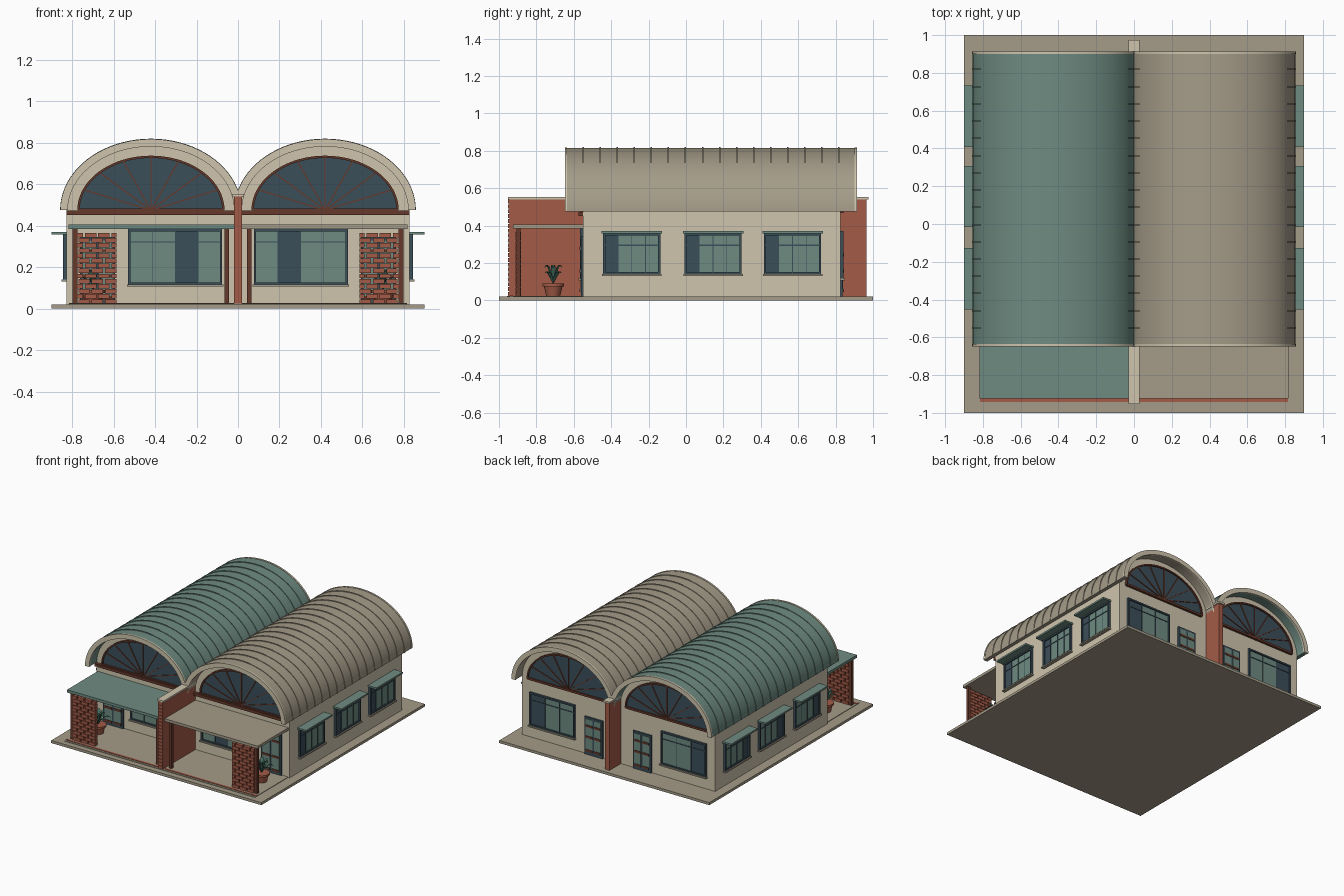
import bpy, bmesh
from math import sin, cos, pi, hypot
from mathutils import Vector

cube = bpy.data.objects.get("Cube")
if cube:
    bpy.data.objects.remove(cube, do_unlink=True)


def material(name, r, g, b):
    lin = [(c / 255 / 12.92 if c < 11 else ((c / 255 + 0.055) / 1.055) ** 2.4) for c in (r, g, b)]
    m = bpy.data.materials.new(name)
    m.use_nodes = True
    m.diffuse_color = (*lin, 1)
    m.node_tree.nodes["Principled BSDF"].inputs["Base Color"].default_value = (*lin, 1)
    return m


cream = material("cream plaster", 207, 197, 174)
tan = material("tan roof and paving", 165, 156, 137)
teal = material("teal green", 110, 139, 129)
navy = material("dark blue glass", 59, 78, 89)
brick = material("red brick", 163, 91, 71)
brown = material("dark brown wood", 102, 57, 43)
leaf = material("leaf green", 66, 108, 94)


def finish(name, bm, mat, smooth=False):
    bmesh.ops.recalc_face_normals(bm, faces=bm.faces)
    me = bpy.data.meshes.new(name)
    bm.to_mesh(me)
    bm.free()
    me.materials.append(mat)
    ob = bpy.data.objects.new(name, me)
    bpy.context.collection.objects.link(ob)
    if smooth:
        bpy.ops.object.select_all(action="DESELECT")
        ob.select_set(True)
        bpy.context.view_layer.objects.active = ob
        bpy.ops.object.shade_smooth_by_angle(angle=0.6)
    return ob


def boxes(name, mat, *ranges):
    """One object from boxes given as (x0, x1, y0, y1, z0, z1)."""
    bm = bmesh.new()
    for r in ranges:
        lo, hi = Vector(r[::2]), Vector(r[1::2])
        for v in bmesh.ops.create_cube(bm, size=1)["verts"]:
            v.co = (lo + hi) / 2 + v.co * (hi - lo)
    return finish(name, bm, mat)


def prism(name, mat, outlines, y0, y1, smooth=False):
    """One object from x-z outlines pushed along y."""
    bm = bmesh.new()
    for pts in outlines:
        face = bm.faces.new([bm.verts.new((x, y0, z)) for x, z in pts])
        new = bmesh.ops.extrude_face_region(bm, geom=[face])["geom"]
        for v in new:
            if isinstance(v, bmesh.types.BMVert):
                v.co.y = y1
    return finish(name, bm, mat, smooth)


SPRING = 0.475
FRONT, BACK, SIDE = -0.55, 0.825, 0.827


def arc(cx, a, b, n=40):
    return [(cx + a * cos(pi * i / n), SPRING + b * sin(pi * i / n)) for i in range(n + 1)]


def band(cx, a, b, t):
    return arc(cx, a, b) + arc(cx, a - t, b - t)[::-1]


def on_wall(wall, s, u0, u1, d0, d1, z0, z1):
    """Box on a wall: u along it, d outward from it; s picks the +x or -x half."""
    if wall == "side":
        x, y = (s * (SIDE + d0), s * (SIDE + d1)), (u0, u1)
    else:
        x = (s * u0, s * u1)
        y = (FRONT - d1, FRONT - d0) if wall == "front" else (BACK + d0, BACK + d1)
    return (min(x), max(x), min(y), max(y), z0, z1)


def window(wall, s, u0, u1, z0, z1, n, dark, transom):
    label = f"{wall}_window"
    w = (u1 - u0) / n
    panes = [on_wall(wall, s, u0 + i * w, u0 + (i + 1) * w, -0.01, 0.006, z0, z1) for i in range(n)]
    boxes(label + "_dark_pane", navy, panes.pop(dark))
    boxes(label + "_light_panes", teal, *panes)
    t = 0.006
    bars = [on_wall(wall, s, u0 - t, u1 + t, 0, 0.016, z - t, z + t) for z in (z0, z1)]
    bars += [on_wall(wall, s, u - t, u + t, 0, 0.016, z0, z1) for u in (u0, u1)]
    bars += [on_wall(wall, s, u0 + i * w - 0.002, u0 + i * w + 0.002, 0, 0.01, z0, z1) for i in range(1, n)]
    bars.append(on_wall(wall, s, u0, u1, 0, 0.01, transom - 0.003, transom + 0.003))
    boxes(label + "_frame", navy, *bars)
    boxes(label + "_sill", tan, on_wall(wall, s, u0 - 0.012, u1 + 0.012, 0, 0.025, z0 - 0.014, z0 - 0.004))


def door(wall, s, u0, u1, top):
    mid = (u0 + u1) / 2
    boxes(wall + "_door_frame", navy, on_wall(wall, s, u0, u1, -0.01, 0.012, 0.02, top))
    leaves = [(u0 + 0.014, mid - 0.007), (mid + 0.007, u1 - 0.014)]
    boxes(wall + "_door_glass", teal,
          *[on_wall(wall, s, a, b, 0, 0.015, 0.045, top - 0.015) for a, b in leaves])
    boxes(wall + "_door_rails", brown,
          *[on_wall(wall, s, a, b, 0, 0.019, z, z + 0.016) for a, b in leaves for z in (0.045, 0.15, top - 0.075)])


def fan_window(wall, cx):
    a, b = 0.35, 0.258
    y = FRONT if wall == "front" else BACK
    out = -1 if wall == "front" else 1
    prism(wall + "_fan_glass", navy, [arc(cx, a, b)], y, y + out * 0.008)
    rays = []
    for i in range(1, 8):
        t = pi * i / 8
        dx, dz = a * cos(t), b * sin(t)
        k = 0.003 / hypot(dx, dz)
        px, pz = -dz * k, dx * k
        rays.append([(cx + px, SPRING + pz), (cx + dx + px, SPRING + dz + pz),
                     (cx + dx - px, SPRING + dz - pz), (cx - px, SPRING - pz)])
    prism(wall + "_fan_bars", brown, rays, y, y + out * 0.014)
    prism(wall + "_fan_frame", brown, [band(cx, a + 0.005, b + 0.005, 0.011)], y, y + out * 0.018, True)
    base = (y - 0.018, y) if out < 0 else (y, y + 0.018)
    boxes(wall + "_fan_base", brown, (cx - a, cx + a, *base, SPRING - 0.008, SPRING + 0.008))


def plant(cx, cy):
    bm = bmesh.new()
    for r0, r1, z0, z1 in ((0.037, 0.05, 0.022, 0.078), (0.058, 0.058, 0.075, 0.09)):
        made = bmesh.ops.create_cone(bm, cap_ends=True, segments=20, radius1=r0, radius2=r1, depth=z1 - z0)
        bmesh.ops.translate(bm, verts=made["verts"], vec=(cx, cy, (z0 + z1) / 2))
    finish("plant_pot", bm, brick, True)
    bm = bmesh.new()
    for i in range(12):
        turn = 2 * pi * i / 12
        reach, rise = (0.085, 0.065) if i % 2 else (0.055, 0.1)
        side = Vector((-sin(turn), cos(turn), 0))
        prev = None
        for j in range(5):
            f = j / 4
            mid = Vector((cx + cos(turn) * reach * f, cy + sin(turn) * reach * f,
                          0.09 + rise * sin(f * 2.1)))
            half = 0.002 + 0.011 * sin(pi * f)
            row = [bm.verts.new(mid + side * half), bm.verts.new(mid - side * half)]
            if prev:
                bm.faces.new((prev[0], prev[1], row[1], row[0]))
            prev = row
    finish("plant_leaves", bm, leaf)


# Ground slab, porch floor and brick edging
boxes("ground_slab", tan, (-0.9, 0.9, -1, 1, 0, 0.02))
boxes("porch_floor", tan, (-0.815, 0.815, -0.957, FRONT, 0.015, 0.024))
boxes("porch_brick_edging", brick, (-0.815, 0.815, -0.942, -0.925, 0.015, 0.027))

# Main walls and the party wall between the two units
boxes("main_walls", cream, (-SIDE, SIDE, FRONT, BACK, 0.02, SPRING))
boxes("party_wall", brick, (-0.02, 0.02, -0.945, 0.965, 0.02, 0.542))
boxes("party_wall_end_bricks", brick,
      *[(-0.019, 0.019, -0.951, -0.94, 0.024 + i * 0.026, 0.045 + i * 0.026) for i in range(20)])
boxes("party_wall_coping", cream, (-0.028, 0.028, -0.952, 0.975, 0.54, 0.554))
boxes("front_beam", brown, (-SIDE, SIDE, -0.575, FRONT, 0.452, 0.473))

for s, roof in ((-1, teal), (1, tan)):
    cx = s * 0.42
    # Vaulted roof with ribs, end trims and gables
    prism("gable_wall", cream, [arc(cx, 0.406, 0.312)], FRONT, BACK)
    prism("vault_roof", roof, [band(cx, 0.434, 0.34, 0.03)], -0.64, 0.905, True)
    for i in range(16):
        y = -0.55 + i * 0.0912
        prism("roof_rib", roof, [band(cx, 0.438, 0.345, 0.015)], y - 0.004, y + 0.004, True)
    for y in (-0.648, 0.9):
        prism("roof_end_trim", cream, [band(cx, 0.437, 0.343, 0.036)], y, y + 0.013, True)
    for wall in ("front", "back"):
        fan_window(wall, cx)

    # Porch canopy and posts
    xs = sorted((s * 0.02, s * 0.817))
    boxes("porch_canopy", roof, (*xs, -0.925, FRONT, 0.385, 0.406))
    posts = [sorted((s * a, s * b)) for a, b in ((0.043, 0.066), (0.775, 0.798))]
    boxes("porch_posts", brown, *[(*p, -0.907, -0.884, 0.02, 0.386) for p in posts])

    # Open brick screen, laid in staggered courses
    courses = []
    for row in range(14):
        z = 0.024 + row * 0.0246
        start = 0.587 - (0.032 if row % 2 else 0)
        for k in range(4):
            a, b = max(start + k * 0.064, 0.587), min(start + k * 0.064 + 0.055, 0.775)
            if b - a > 0.01:
                courses.append((*sorted((s * a, s * b)), -0.912, -0.882, z, z + 0.0215))
    boxes("brick_screen", brick, *courses)
    plant(s * 0.7, -0.71)

    # Windows and doors
    window("front", s, 0.082, 0.524, 0.12, 0.378, 4, 1, 0.322)
    window("back", s, 0.375, 0.75, 0.12, 0.365, 3, 2, 0.31)
    door("front", s, 0.592, 0.762, 0.345)
    door("back", s, 0.13, 0.285, 0.31)
    for y in (-0.29, 0.145, 0.57):
        window("side", s, y - 0.147, y + 0.147, 0.145, 0.352, 4, 0, 0.295)
        boxes("side_window_hood", teal, on_wall("side", s, y - 0.162, y + 0.162, 0, 0.073, 0.357, 0.37))
